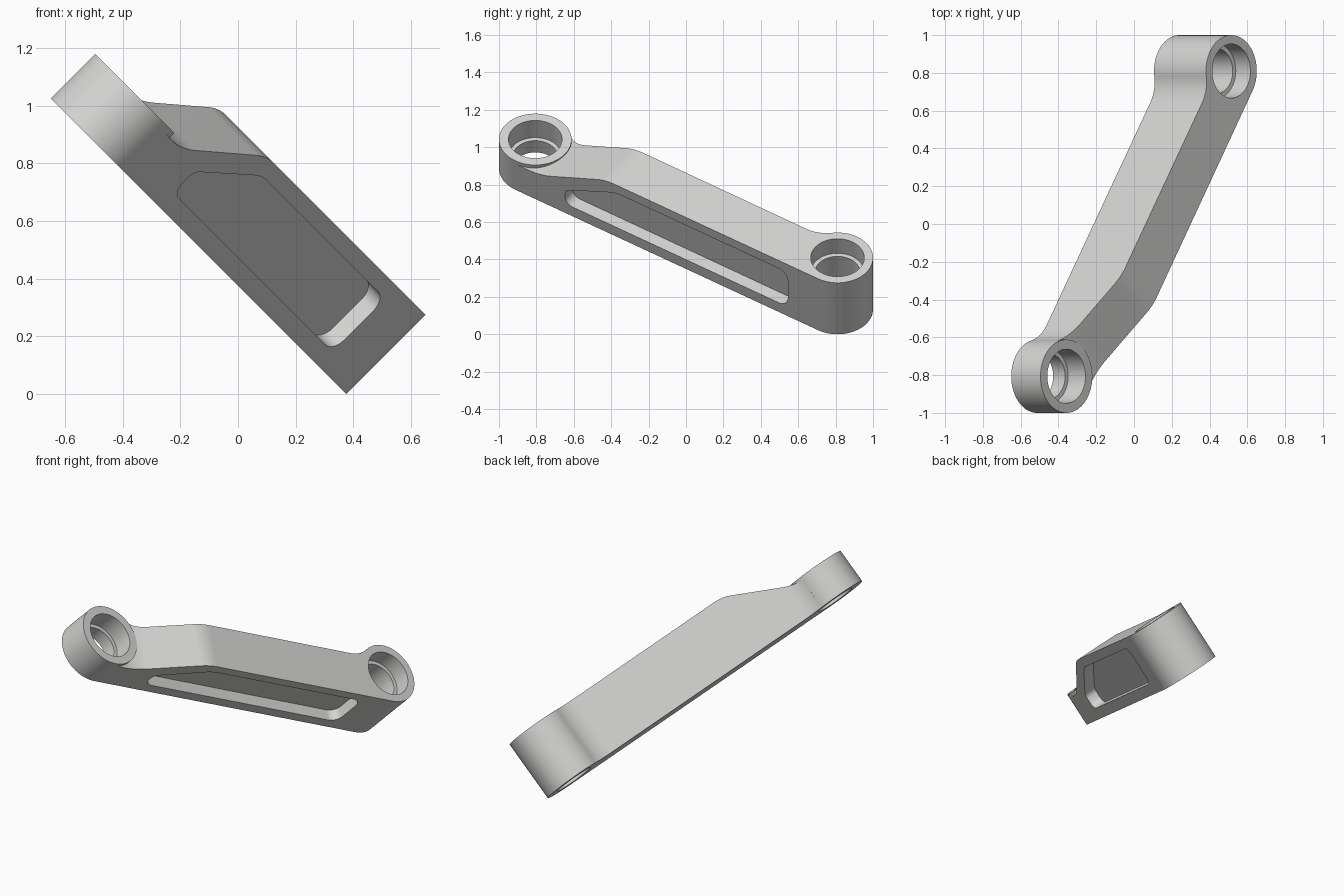
import bpy, bmesh, math
from mathutils import Vector, Matrix

if "Cube" in bpy.data.objects:
    bpy.data.objects.remove(bpy.data.objects["Cube"])

# Main dimensions: length runs boss to boss, side is across, height is along the bores
TALL_R, SMALL_R, BACK, FILLET = 0.19, 0.194, -0.09, 0.2
LOW, HIGH, SMALL_TOP, THIN = 0.265, 0.654, 0.484, 0.46
BORE, THROUGH = 0.143, 0.12

# Tilted frame of the lever
rise = Vector((1, 0, 1)).normalized()
across = Vector((1, 0, -1)).normalized()
origin = across * 0.075 + Vector((0, 0.81, 0))
span = across * -1.065 + Vector((0, -1.616, 0))
LENGTH = span.length
along = span.normalized()
side = rise.cross(along)
frame = Matrix((along, side, rise)).transposed().to_4x4()
frame.translation = origin

metal = bpy.data.materials.new("light_grey_metal")
metal.use_nodes = True
grey = (0.66, 0.66, 0.65, 1)
metal.diffuse_color = grey
metal.node_tree.nodes["Principled BSDF"].inputs["Base Color"].default_value = grey


def arc(cx, cy, r, a0, a1, n):
    steps = [math.radians(a0 + (a1 - a0) * i / n) for i in range(n + 1)]
    return [(cx + r * math.cos(a), cy + r * math.sin(a)) for a in steps]


def circle(cx, r, n=96):
    return arc(cx, 0, r, 0, 360, n)[:-1]


def rounded(corners, n=10):
    """Polygon from (x, y, radius) corners."""
    out = []
    for i, (x, y, r) in enumerate(corners):
        p = Vector((x, y))
        if r == 0:
            out.append((x, y))
            continue
        a = (Vector(corners[i - 1][:2]) - p).normalized()
        b = (Vector(corners[(i + 1) % len(corners)][:2]) - p).normalized()
        half = a.angle(b) / 2
        c = p + (a + b).normalized() * r / math.sin(half)
        start = p + a * r / math.tan(half) - c
        end = p + b * r / math.tan(half) - c
        turn = start.angle(end)
        for k in range(n + 1):
            f = k / n
            v = (start * math.sin((1 - f) * turn) + end * math.sin(f * turn)) / math.sin(turn)
            out.append(tuple(c + v))
    return out


def prism(name, pts, lo, hi, sideways=False):
    """Extrude a plan outline along the height, or a side profile across."""
    bm = bmesh.new()
    place = (lambda p, h: (p[0], h, p[1])) if sideways else (lambda p, h: (p[0], p[1], h))
    face = bm.faces.new([bm.verts.new(place(p, lo)) for p in pts])
    new = bmesh.ops.extrude_face_region(bm, geom=[face])["geom"]
    move = Vector(place((0, 0), hi - lo))
    bmesh.ops.translate(bm, vec=move, verts=[g for g in new if isinstance(g, bmesh.types.BMVert)])
    bmesh.ops.recalc_face_normals(bm, faces=bm.faces)
    mesh = bpy.data.meshes.new(name)
    bm.to_mesh(mesh)
    bm.free()
    mesh.materials.append(metal)
    ob = bpy.data.objects.new(name, mesh)
    bpy.context.collection.objects.link(ob)
    ob.matrix_world = frame
    return ob


def combine(ob, tool, operation="DIFFERENCE"):
    mod = ob.modifiers.new("cut", "BOOLEAN")
    mod.operation, mod.object, mod.solver = operation, tool, "EXACT"
    bpy.context.view_layer.objects.active = ob
    bpy.ops.object.modifier_apply(modifier=mod.name)
    bpy.data.objects.remove(tool)


def cut_bore(ob, x, top, depth):
    combine(ob, prism("through_cutter", circle(x, THROUGH), 0, 1))
    combine(ob, prism("seat_cutter", circle(x, BORE), top - depth, 1))


def end_outline(radius, inset):
    """Boss end at length zero, from the back wall through its fillet to the front wall."""
    cy = BACK - FILLET
    cx = math.sqrt((radius + FILLET) ** 2 - cy ** 2)
    tangent = math.degrees(math.atan2(cy, cx))
    return (arc(cx, cy, FILLET, 90, 180 + tangent, 16)
            + arc(0, 0, radius - inset, tangent, -269, 72) + [(0, radius)])


# Arm with the tall boss: plan outline met with the ramped side profile
small_end = [(LENGTH - x, y) for x, y in reversed(end_outline(SMALL_R, 0.003))]
arm = prism("lever_arm", end_outline(TALL_R, 0) + small_end, 0, 1)
profile = rounded([(-0.5, LOW, 0), (2.5, LOW, 0), (2.5, THIN, 0),
                   (1.775, THIN, 0.35), (1.36, HIGH, 0.25), (-0.5, HIGH, 0)])
combine(arm, prism("profile_cutter", profile, -1, 1, True), "INTERSECT")

# Recessed pocket in the front wall
pocket = rounded([(0.193, 0.335, 0.06), (1.617, 0.335, 0.05), (1.617, 0.437, 0.05),
                  (1.295, 0.594, 0.2), (0.193, 0.594, 0.06)])
combine(arm, prism("pocket_cutter", pocket, TALL_R - 0.068, 0.4, True))

# Tall boss bore, and clearance for the small boss ring
cut_bore(arm, 0, HIGH, 0.11)
combine(arm, prism("clearance_cutter", circle(LENGTH, 0.165), 0, 1))

# Small boss ring with its bore
small_boss = prism("small_boss", circle(LENGTH, SMALL_R), LOW, SMALL_TOP)
cut_bore(small_boss, LENGTH, SMALL_TOP, 0.13)

# Smooth curved walls, keep machined edges sharp
for ob in (arm, small_boss):
    bpy.ops.object.select_all(action="DESELECT")
    ob.select_set(True)
    bpy.context.view_layer.objects.active = ob
    bpy.ops.object.shade_smooth_by_angle(angle=math.radians(25))
